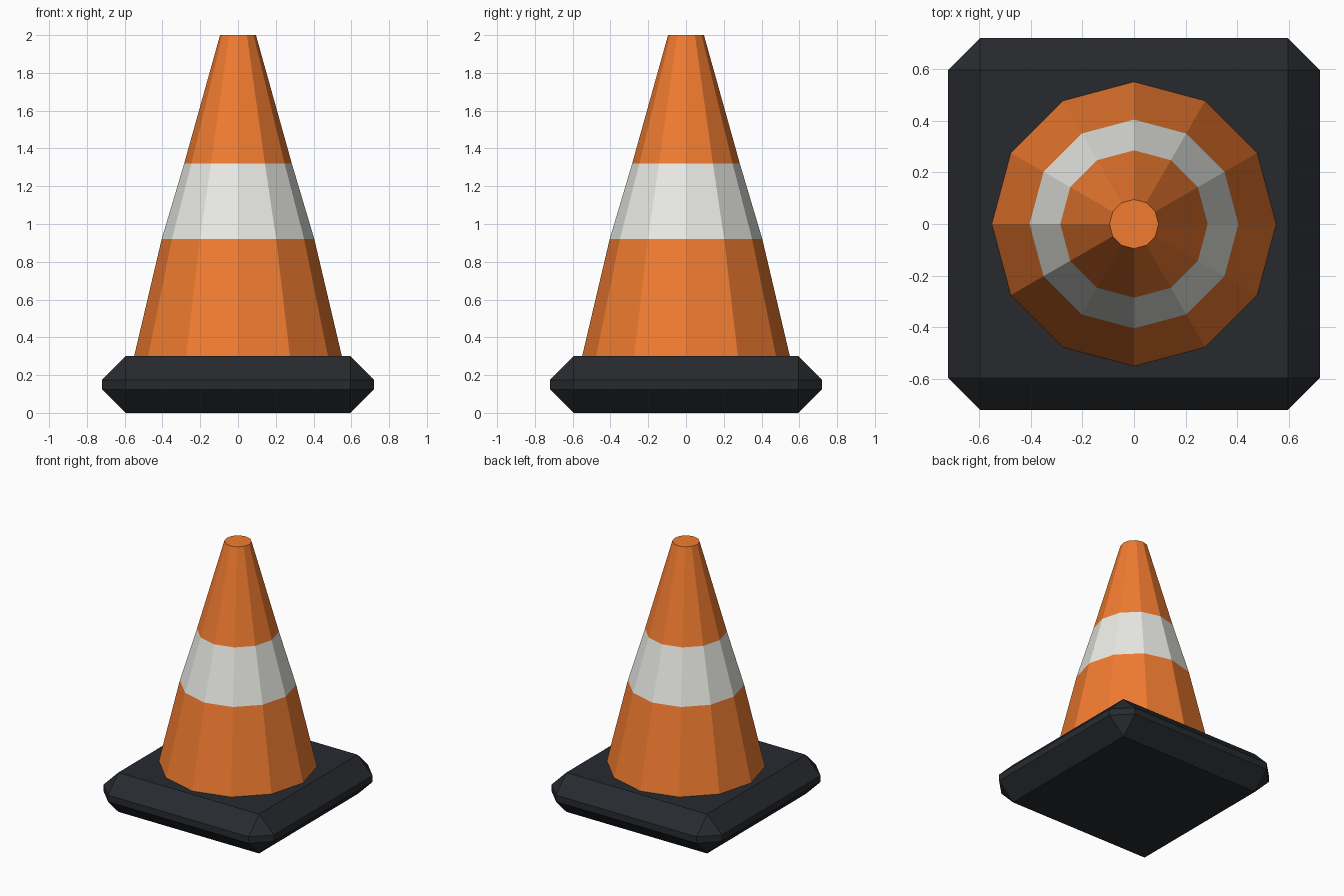
import bpy, bmesh
from math import cos, sin, tau

if "Cube" in bpy.data.objects:
    bpy.data.objects.remove(bpy.data.objects["Cube"])

SIDES = 12


def material(name, rgb):
    mat = bpy.data.materials.new(name)
    mat.diffuse_color = (*rgb, 1)
    mat.use_nodes = True
    mat.node_tree.nodes["Principled BSDF"].inputs["Base Color"].default_value = mat.diffuse_color
    return mat


def add_object(name, bm, mat):
    bmesh.ops.recalc_face_normals(bm, faces=bm.faces)
    mesh = bpy.data.meshes.new(name)
    bm.to_mesh(mesh)
    bm.free()
    mesh.materials.append(mat)
    obj = bpy.data.objects.new(name, mesh)
    bpy.context.collection.objects.link(obj)
    return obj


def frustum(name, lower, upper, mat, cap=False):
    """Open 12-sided section between two (radius, z) rings."""
    bm = bmesh.new()
    rings = [[bm.verts.new((r * cos(tau * i / SIDES), r * sin(tau * i / SIDES), z))
              for i in range(SIDES)] for r, z in (lower, upper)]
    a, b = rings
    for i in range(SIDES):
        j = (i + 1) % SIDES
        bm.faces.new((a[i], a[j], b[j], b[i]))
    if cap:
        bm.faces.new(b)
    return add_object(name, bm, mat)


orange = material("orange_plastic", (0.88, 0.20, 0.03))
white = material("white_band", (0.82, 0.83, 0.78))
black = material("black_rubber", (0.02, 0.023, 0.028))

# Square rubber base with wide single-segment chamfers
bm = bmesh.new()
bmesh.ops.create_cube(bm, size=1)
bmesh.ops.scale(bm, vec=(1.44, 1.44, 0.30), verts=bm.verts)
bmesh.ops.translate(bm, vec=(0, 0, 0.15), verts=bm.verts)
bmesh.ops.bevel(bm, geom=bm.edges[:], offset=0.125, segments=1,
                affect='EDGES', clamp_overlap=True)
add_object("base", bm, black)

# Cone: lower section, reflective band, capped tip
profile = [(0.55, 0.30), (0.404, 0.92), (0.285, 1.32), (0.095, 2.0)]
frustum("lower_cone", profile[0], profile[1], orange)
frustum("reflective_band", profile[1], profile[2], white)
frustum("cone_tip", profile[2], profile[3], orange, cap=True)
